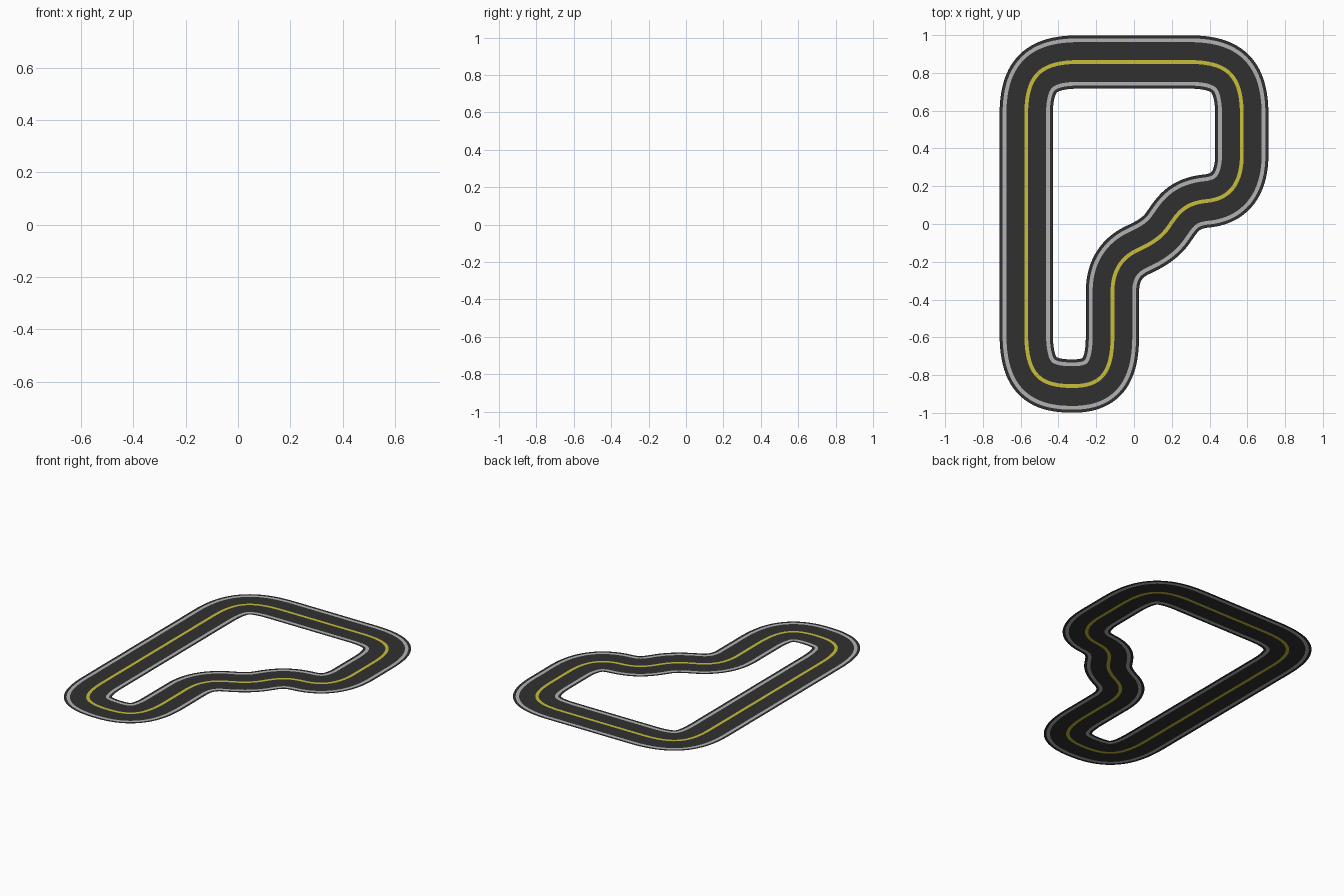
import bpy
from mathutils import Vector
from mathutils.geometry import interpolate_bezier

if "Cube" in bpy.data.objects:
    bpy.data.objects.remove(bpy.data.objects["Cube"])


def material(name, rgb):
    m = bpy.data.materials.new(name)
    m.diffuse_color = (*rgb, 1)
    m.use_nodes = True
    m.node_tree.nodes["Principled BSDF"].inputs["Base Color"].default_value = m.diffuse_color
    return m


asphalt = material("asphalt", (0.03, 0.03, 0.03))
white = material("edge_paint", (0.45, 0.45, 0.45))
yellow = material("centre_paint", (0.58, 0.52, 0.04))

# Centre line knots, clockwise: position, incoming handle offset, outgoing handle offset
knots = [
    ((-.571, .57), (0, -.2), (0, .215)),
    ((-.286, .858), (-.215, 0), (.19, 0)),
    ((.286, .858), (-.19, 0), (.215, 0)),
    ((.571, .57), (0, .215), (0, -.06)),
    ((.571, .37), (0, .06), (0, -.18)),
    ((.386, .122), (.1, .01), (-.125, -.0125)),
    ((.18, -.02), (.05, .072), (-.04, -.057)),
    ((.021, -.137), (.06, .028), (-.08, -.037)),
    ((-.114, -.36), (0, .12), (0, -.07)),
    ((-.114, -.59), (0, .07), (0, -.2)),
    ((-.325, -.858), (.15, 0), (-.18, 0)),
    ((-.571, -.57), (0, -.225), (0, .3)),
]

# Sample the closed centre line and its sideways direction
path = []
for i, (p, _, out) in enumerate(knots):
    q, inc, _ = knots[(i + 1) % len(knots)]
    p, q = Vector((*p, 0)), Vector((*q, 0))
    path += interpolate_bezier(p, p + Vector((*out, 0)), q + Vector((*inc, 0)), q, 25)[:-1]
n = len(path)
sides = []
for i in range(n):
    t = (path[(i + 1) % n] - path[i - 1]).normalized()
    sides.append(Vector((-t.y, t.x, 0)))       # points to the outside


def band(name, bands, mat):
    """Flat closed strips between pairs of offsets from the centre line."""
    verts, faces = [], []
    for a, b in bands:
        base = len(verts)
        for p, s in zip(path, sides):
            verts += [p + s * a, p + s * b]
        for i in range(n):
            j = (i + 1) % n
            faces.append([base + k for k in (2 * i, 2 * j, 2 * j + 1, 2 * i + 1)])
    me = bpy.data.meshes.new(name)
    me.from_pydata([tuple(v) for v in verts], [], faces)
    me.materials.append(mat)
    ob = bpy.data.objects.new(name, me)
    bpy.context.collection.objects.link(ob)


# Asphalt lanes and shoulders, painted edge lines, painted centre line
C, E0, E1, W = .010, .105, .125, .141
band("road_surface", [(-W, -E1), (-E0, -C), (C, E0), (E1, W)], asphalt)
band("edge_lines", [(-E1, -E0), (E0, E1)], white)
band("centre_line", [(-C, C)], yellow)
